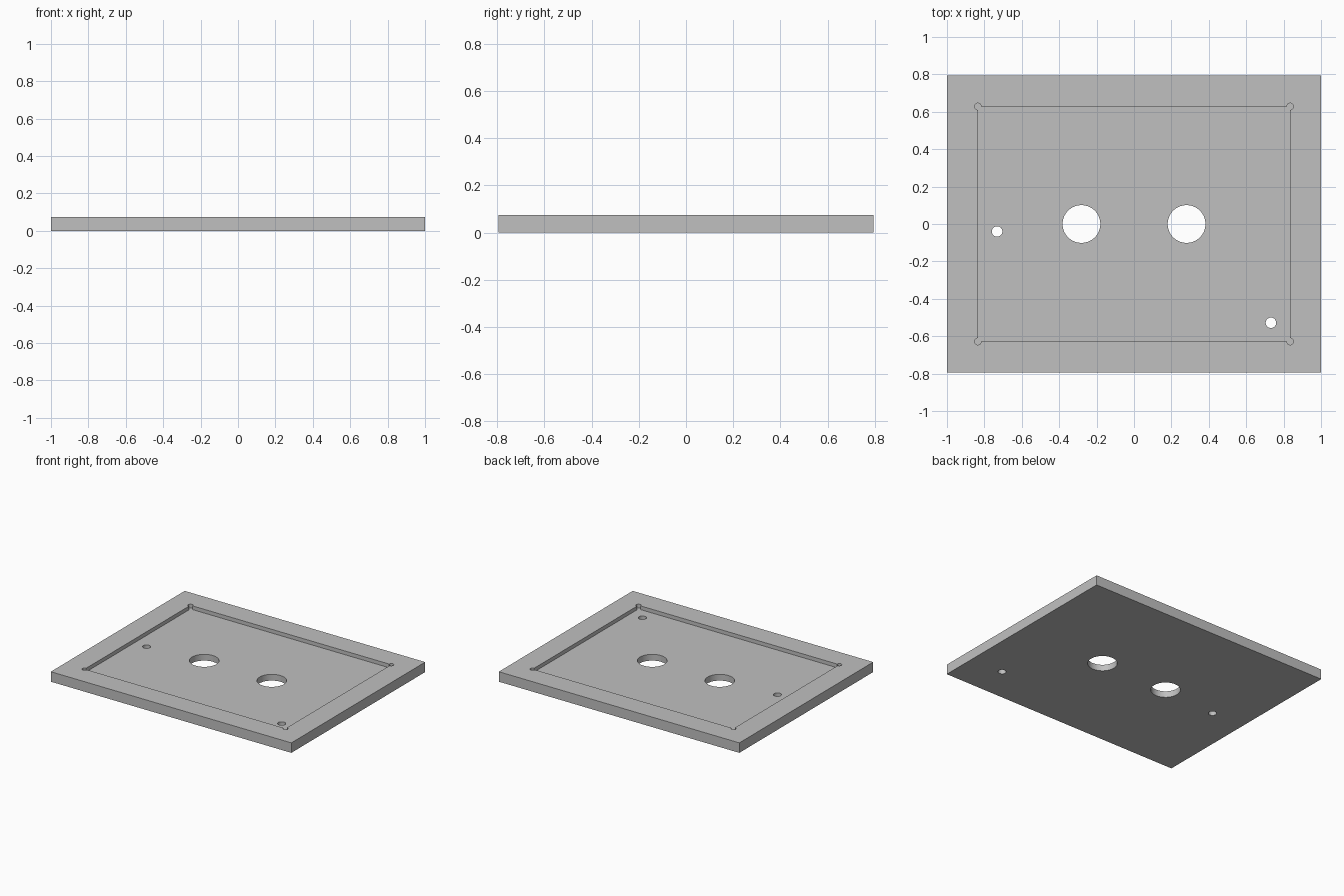
import bpy
import bmesh
from math import cos, sin, radians

cube = bpy.data.objects.get("Cube")
if cube:
    bpy.data.objects.remove(cube, do_unlink=True)

WIDTH, DEPTH, HEIGHT = 2.0, 1.59, 0.075
POCKET_X, POCKET_Y, POCKET_FLOOR = 0.835, 0.628, 0.047
RELIEF_RADIUS = 0.018

grey = bpy.data.materials.new("plain grey")
grey.use_nodes = True
colour = (0.53, 0.53, 0.53, 1)
grey.diffuse_color = colour
grey.node_tree.nodes["Principled BSDF"].inputs["Base Color"].default_value = colour


def prism(name, outline, bottom, top):
    """Extrude a counter-clockwise outline into a closed solid."""
    bm = bmesh.new()
    face = bm.faces.new([bm.verts.new((x, y, bottom)) for x, y in outline])
    result = bmesh.ops.extrude_face_region(bm, geom=[face])
    lifted = [v for v in result["geom"] if isinstance(v, bmesh.types.BMVert)]
    bmesh.ops.translate(bm, verts=lifted, vec=(0, 0, top - bottom))
    bmesh.ops.recalc_face_normals(bm, faces=bm.faces)
    mesh = bpy.data.meshes.new(name)
    bm.to_mesh(mesh)
    bm.free()
    mesh.materials.append(grey)
    obj = bpy.data.objects.new(name, mesh)
    bpy.context.collection.objects.link(obj)
    return obj


def arc(x, y, radius, start, sweep, steps):
    angles = [radians(start + sweep * i / steps) for i in range(steps + 1)]
    return [(x + radius * cos(a), y + radius * sin(a)) for a in angles]


def cut(target, cutter):
    cutter.hide_render = True
    mod = target.modifiers.new(cutter.name, "BOOLEAN")
    mod.operation = "DIFFERENCE"
    mod.solver = "EXACT"
    mod.object = cutter
    bpy.context.view_layer.objects.active = target
    bpy.ops.object.modifier_apply(modifier=mod.name)
    bpy.data.objects.remove(cutter, do_unlink=True)


# Flat rectangular plate
corners = [(1, 1), (-1, 1), (-1, -1), (1, -1)]
plate = prism("base_plate", [(sx * WIDTH / 2, sy * DEPTH / 2) for sx, sy in corners], 0, HEIGHT)

# Shallow pocket with round relief cuts at its corners
pocket = []
for i, (sx, sy) in enumerate(corners):
    pocket += arc(sx * POCKET_X, sy * POCKET_Y, RELIEF_RADIUS, 90 * i - 90, 270, 18)
cut(plate, prism("pocket_cutter", pocket, POCKET_FLOOR, HEIGHT + 0.1))

# Two large holes and two small holes right through
holes = [(-0.281, 0, 0.101), (0.281, 0, 0.101), (-0.732, -0.04, 0.028), (0.732, -0.528, 0.028)]
for x, y, radius in holes:
    circle = arc(x, y, radius, 0, 360, 64)[:-1]
    cut(plate, prism("hole_cutter", circle, -0.1, HEIGHT + 0.1))

# Smooth the round walls and keep the rims sharp
bpy.ops.object.select_all(action="DESELECT")
plate.select_set(True)
bpy.context.view_layer.objects.active = plate
bpy.ops.object.shade_smooth_by_angle(angle=radians(30))
